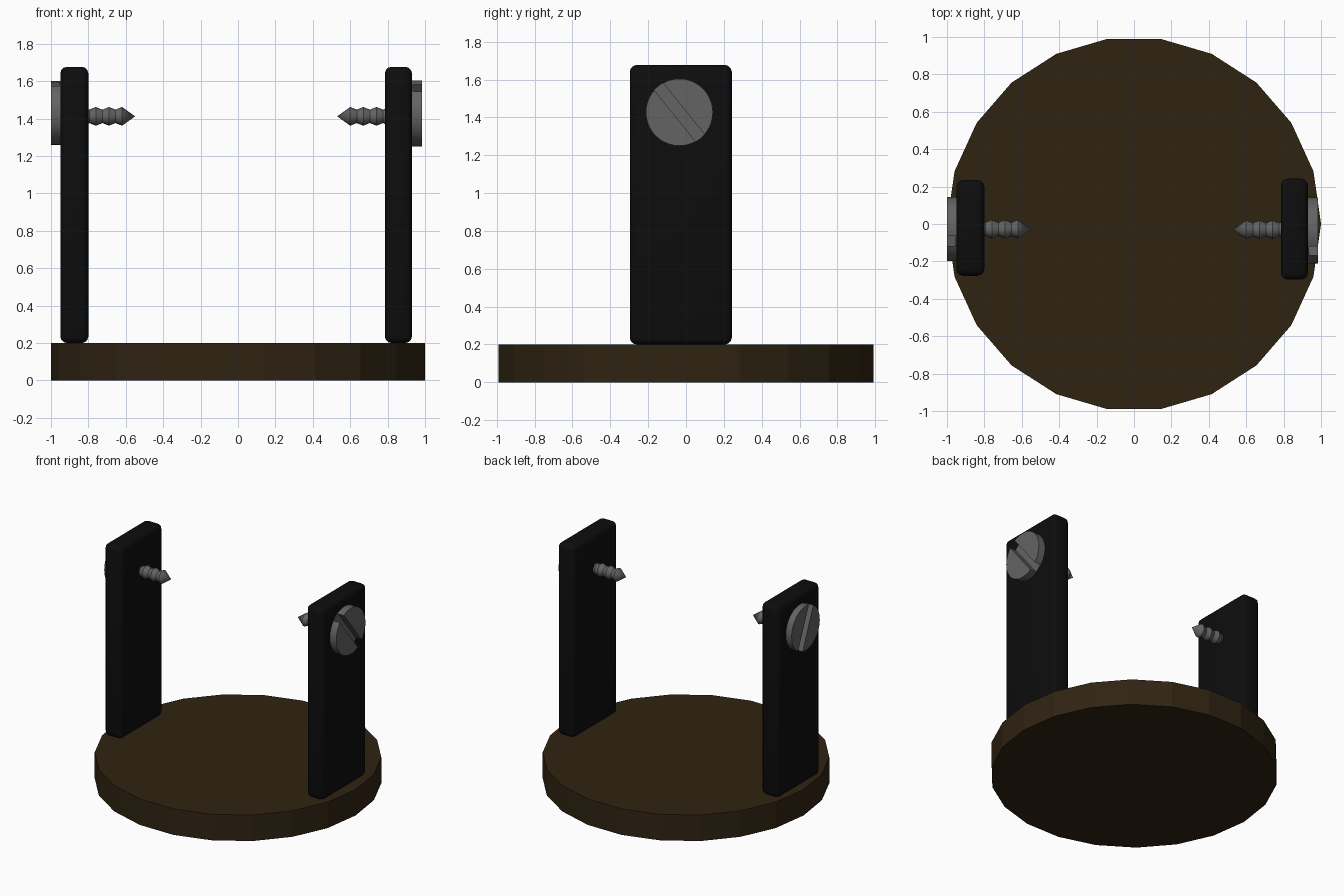
import bpy
import bmesh
from math import sin, cos, pi, asin, radians

cube = bpy.data.objects.get("Cube")
if cube:
    bpy.data.objects.remove(cube, do_unlink=True)


def material(name, rgb):
    m = bpy.data.materials.new(name)
    m.use_nodes = True
    m.diffuse_color = (*rgb, 1)
    m.node_tree.nodes["Principled BSDF"].inputs["Base Color"].default_value = (*rgb, 1)
    return m


BROWN = material("dark brown", (0.029, 0.017, 0.006))
BLACK = material("black", (0.004, 0.004, 0.004))
STEEL = material("grey steel", (0.125, 0.125, 0.125))


def finish(name, bm, mat, smooth=None):
    bmesh.ops.recalc_face_normals(bm, faces=bm.faces)
    mesh = bpy.data.meshes.new(name)
    bm.to_mesh(mesh)
    bm.free()
    mesh.materials.append(mat)
    ob = bpy.data.objects.new(name, mesh)
    bpy.context.collection.objects.link(ob)
    if smooth:
        bpy.ops.object.select_all(action="DESELECT")
        ob.select_set(True)
        bpy.context.view_layer.objects.active = ob
        bpy.ops.object.shade_smooth_by_angle(angle=radians(smooth))
    return ob


def prism(bm, outline, x0, x1):
    """Extrude a y-z outline along x."""
    face = bm.faces.new([bm.verts.new((x0, y, z)) for y, z in outline])
    geom = bmesh.ops.extrude_face_region(bm, geom=[face])["geom"]
    for v in geom:
        if isinstance(v, bmesh.types.BMVert):
            v.co.x = x1


def arc(cy, cz, r, start, end, steps):
    span = (end - start) / steps
    return [(cy + r * cos(start + i * span), cz + r * sin(start + i * span))
            for i in range(steps + 1)]


def post(name, x0, x1, y0, y1, z0=0.2, z1=1.677):
    bm = bmesh.new()
    prism(bm, [(y0, z0), (y1, z0), (y1, z1), (y0, z1)], x0, x1)
    bmesh.ops.bevel(bm, geom=bm.edges[:], offset=0.035, segments=3,
                    profile=0.5, affect="EDGES")
    finish(name, bm, BLACK, 40)


def screw_head(name, inner, outer, cy, cz, r, tilt, slot=0.03):
    """Thin backing disc with two raised segments leaving a slot between them."""
    bm = bmesh.new()
    floor = inner + (0.01 if outer > inner else -0.01)
    prism(bm, arc(cy, cz, r, 0, 2 * pi, 40)[:-1], inner, floor)
    gap = asin(slot / r)
    for side in (0, pi):
        start = pi / 2 + radians(tilt) + side
        prism(bm, arc(cy, cz, r, start + gap, start + pi - gap, 20), floor, outer)
    finish(name, bm, STEEL, 30)


def screw_shank(name, tip, direction, cy, cz, sides=16):
    """Turned thread: ridges alternate with grooves behind a pointed tip."""
    bm = bmesh.new()
    rings = []
    for i in range(9):
        x = tip + direction * (0.07 + 0.035 * i)
        r = 0.036 if i % 2 else 0.05
        rings.append([bm.verts.new((x, y, z))
                      for y, z in arc(cy, cz, r, 0, 2 * pi, sides)[:-1]])
    point = bm.verts.new((tip, cy, cz))
    for k in range(sides):
        n = (k + 1) % sides
        bm.faces.new((point, rings[0][k], rings[0][n]))
        for a, b in zip(rings, rings[1:]):
            bm.faces.new((a[k], b[k], b[n], a[n]))
    bm.faces.new(rings[-1])
    finish(name, bm, STEEL, 30)


# Round base plate
bm = bmesh.new()
rim = [bm.verts.new((x, y, 0)) for x, y in arc(0, 0, 1, 0, 2 * pi, 22)[:-1]]
disc = bm.faces.new(rim)
for v in bmesh.ops.extrude_face_region(bm, geom=[disc])["geom"]:
    if isinstance(v, bmesh.types.BMVert):
        v.co.z = 0.2
finish("base", bm, BROWN)

# Upright posts
post("left_post", 0.785, 0.93, -0.297, 0.242)
post("right_post", -0.95, -0.80, -0.277, 0.235)

# Slotted screws through the posts
screw_head("left_screw_head", 0.925, 0.985, -0.035, 1.427, 0.177, 39)
screw_head("right_screw_head", -0.945, -1.0, -0.027, 1.43, 0.171, 23)
screw_shank("left_screw_shank", 0.53, 1, -0.03, 1.412)
screw_shank("right_screw_shank", -0.55, -1, -0.027, 1.412)
